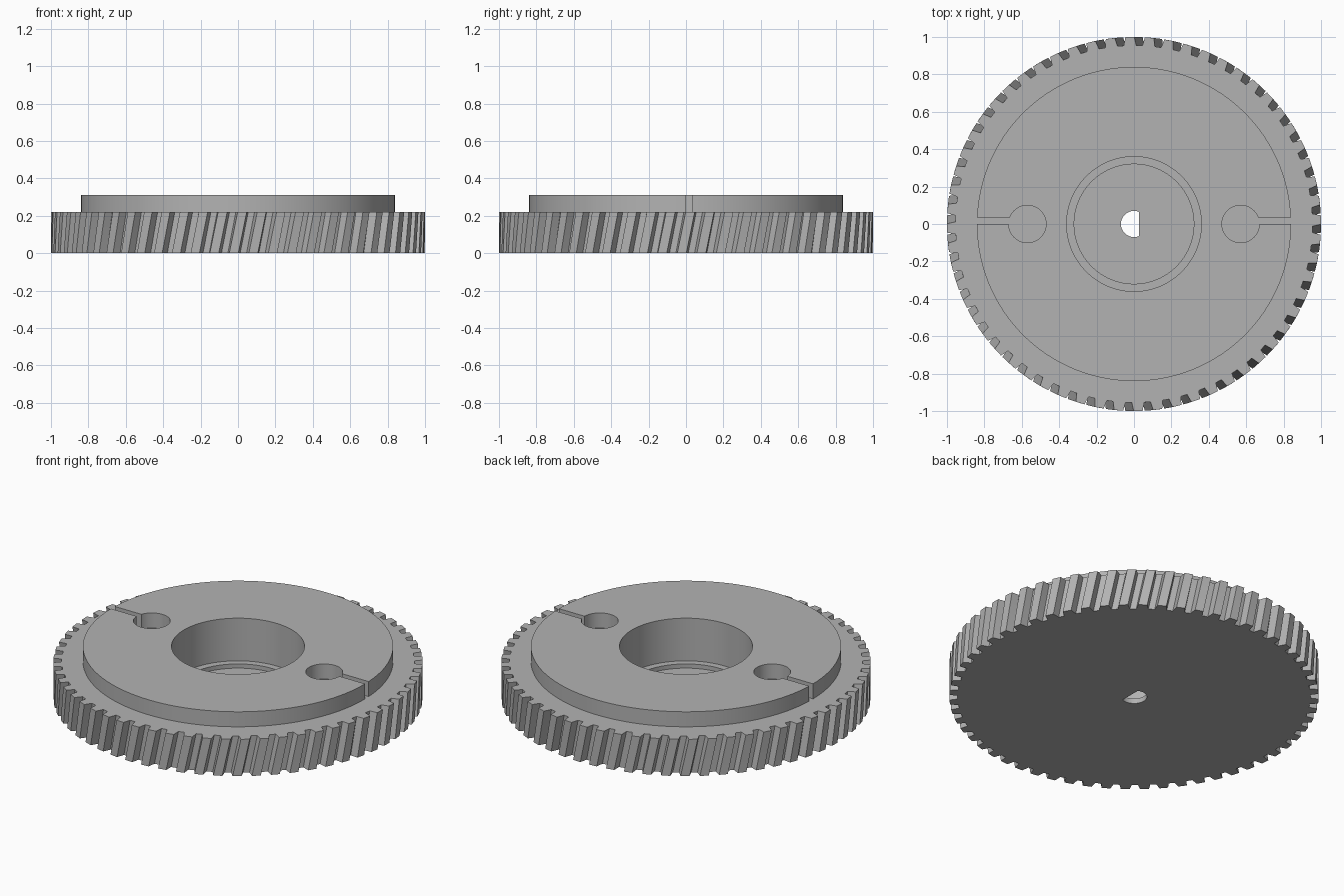
import bpy, bmesh, math

cube = bpy.data.objects.get("Cube")
if cube:
    bpy.data.objects.remove(cube)

TEETH, ROOT, TIP = 60, 0.955, 1.0
GEAR_TOP, HUB_TOP, TWIST, LAYERS = 0.22, 0.31, 0.045, 6

steel = bpy.data.materials.new("grey_metal")
steel.use_nodes = True
grey = (0.45, 0.45, 0.45, 1)
steel.diffuse_color = grey
steel.node_tree.nodes["Principled BSDF"].inputs["Base Color"].default_value = grey


def loft(name, rings):
    """Closed solid through equal-length rings of 3D points, bottom to top."""
    bm = bmesh.new()
    rows = [[bm.verts.new(p) for p in ring] for ring in rings]
    n = len(rows[0])
    for low, high in zip(rows, rows[1:]):
        for i in range(n):
            j = (i + 1) % n
            bm.faces.new((low[i], low[j], high[j], high[i]))
    bm.faces.new(rows[0][::-1])
    bm.faces.new(rows[-1])
    mesh = bpy.data.meshes.new(name)
    bm.to_mesh(mesh)
    bm.free()
    mesh.materials.append(steel)
    obj = bpy.data.objects.new(name, mesh)
    bpy.context.collection.objects.link(obj)
    return obj


def prism(name, outline, z0, z1):
    return loft(name, [[(x, y, z) for x, y in outline] for z in (z0, z1)])


def circle(radius, cx=0.0, n=96):
    return [(cx + radius * math.cos(math.tau * i / n),
             radius * math.sin(math.tau * i / n)) for i in range(n)]


def gear_ring(z):
    """Outline of the toothed wheel, turned a little with height."""
    ring, pitch = [], math.tau / TEETH
    for t in range(TEETH):
        for part, r in ((-0.33, ROOT), (-0.23, TIP), (0.23, TIP), (0.33, ROOT)):
            a = (t + part) * pitch + TWIST * (z / GEAR_TOP - 0.5)
            ring.append((r * math.cos(a), r * math.sin(a), z))
    return ring


def cut(target, cutters):
    bpy.context.view_layer.objects.active = target
    for cutter in cutters:
        mod = target.modifiers.new("cut", 'BOOLEAN')
        mod.operation, mod.solver, mod.object = 'DIFFERENCE', 'EXACT', cutter
        bpy.ops.object.modifier_apply(modifier=mod.name)


# Toothed wheel and raised disc
wheel = loft("helical_gear_wheel",
             [gear_ring(GEAR_TOP * k / LAYERS) for k in range(LAYERS + 1)])
disc = prism("raised_disc", circle(0.84, n=128), GEAR_TOP, HUB_TOP)

# Stepped centre bore and D-shaped shaft hole
bore = prism("bore_cutter", circle(0.36), 0.055, 0.4)
step = prism("step_cutter", circle(0.32), 0.03, 0.2)
flat = 0.03
shaft = prism("shaft_cutter", [(min(x, flat), y) for x, y in circle(0.07, n=48)
                               if x <= flat + 0.005], -0.1, 0.2)

# Side pockets, each with a narrow slot to the rim
pockets = []
for side in (1, -1):
    pockets.append(prism("pocket_cutter", circle(0.1, 0.57 * side, 48), 0.1, 0.4))
    a, b = sorted((0.62 * side, 0.9 * side))
    pockets.append(prism("slot_cutter", [(a, 0), (b, 0), (b, 0.035), (a, 0.035)],
                         0.1, 0.4))

cut(wheel, [bore, step, shaft])
cut(disc, [bore] + pockets)
for cutter in [bore, step, shaft] + pockets:
    bpy.data.objects.remove(cutter)

# Smooth round walls, crisp edges
for obj in (wheel, disc):
    bpy.ops.object.select_all(action='DESELECT')
    obj.select_set(True)
    bpy.context.view_layer.objects.active = obj
    bpy.ops.object.shade_smooth_by_angle(angle=math.radians(25))
